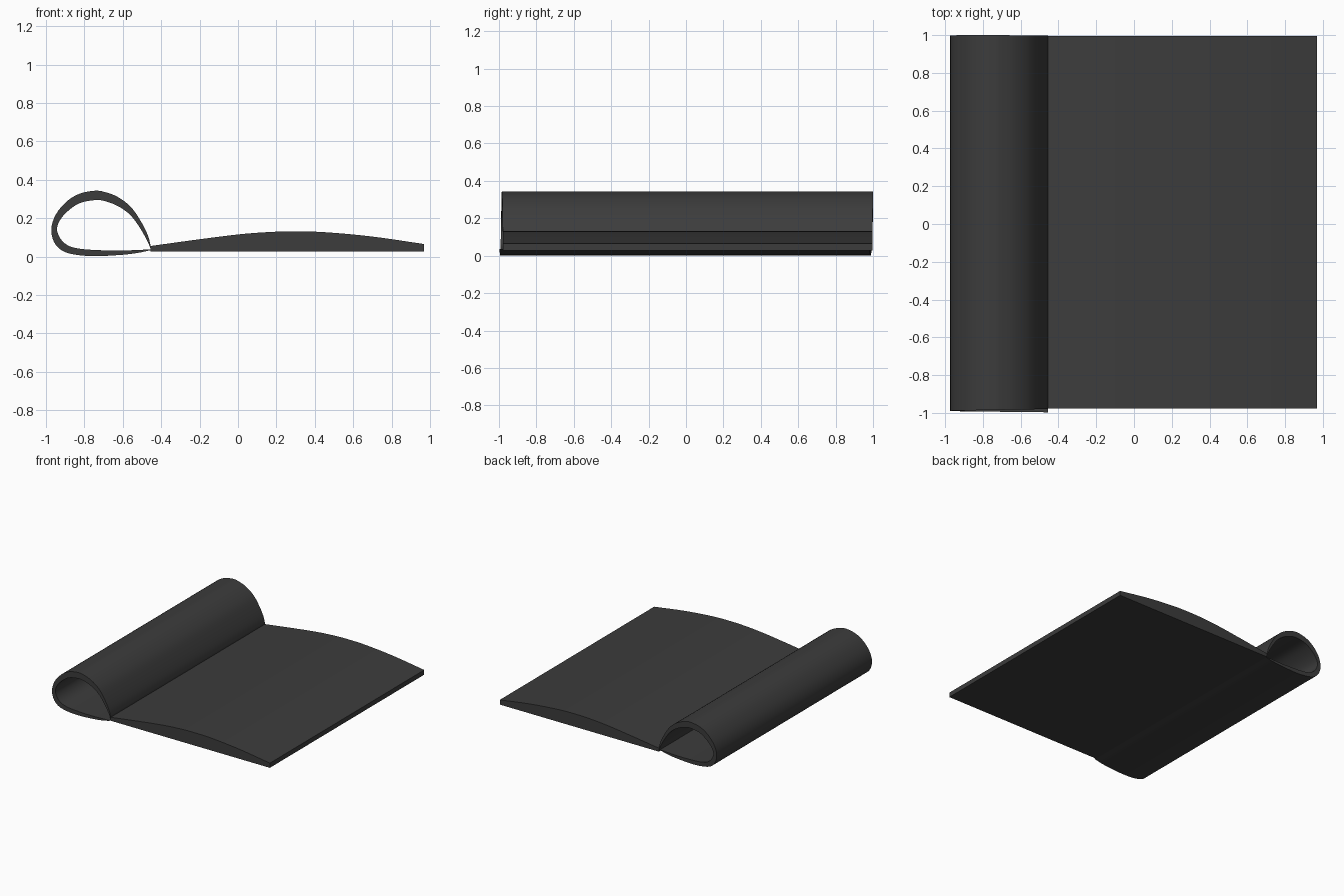
import bpy, bmesh, math
from mathutils import Vector

if "Cube" in bpy.data.objects:
    bpy.data.objects.remove(bpy.data.objects["Cube"])

dark = bpy.data.materials.new("dark_fabric")
dark.diffuse_color = (0.045, 0.045, 0.045, 1)
dark.use_nodes = True
dark.node_tree.nodes["Principled BSDF"].inputs["Base Color"].default_value = dark.diffuse_color


def smooth_path(pts, steps):
    """Catmull-Rom curve through tuples of any length."""
    pts = [Vector(p) for p in pts]
    pts = [2 * pts[0] - pts[1]] + pts + [2 * pts[-1] - pts[-2]]
    out = []
    for i in range(1, len(pts) - 2):
        a, b, c, d = pts[i - 1:i + 3]
        for s in range(steps):
            t = s / steps
            out.append(0.5 * (2 * b + (c - a) * t + (2 * a - 5 * b + 4 * c - d) * t * t
                              + (3 * b - a - 3 * c + d) * t ** 3))
    return out + [pts[-2]]


def sheet(name, upper, lower, y_range):
    """Solid between two matching x-z lines, spanning y_range(t) along the path."""
    bm = bmesh.new()
    n = len(upper)
    rings = []
    for i, (u, l) in enumerate(zip(upper, lower)):
        y0, y1 = y_range(i / (n - 1))
        rings.append([bm.verts.new((p[0], y, p[1]))
                      for p, y in ((u, y0), (u, y1), (l, y1), (l, y0))])
    for a, b in zip(rings, rings[1:]):
        for k in range(4):
            m = (k + 1) % 4
            bm.faces.new((a[k], a[m], b[m], b[k]))
    bm.faces.new(rings[0])
    bm.faces.new(rings[-1])
    bmesh.ops.recalc_face_normals(bm, faces=bm.faces)
    me = bpy.data.meshes.new(name)
    bm.to_mesh(me)
    bm.free()
    me.materials.append(dark)
    ob = bpy.data.objects.new(name, me)
    bpy.context.collection.objects.link(ob)
    bpy.ops.object.select_all(action='DESELECT')
    ob.select_set(True)
    bpy.context.view_layer.objects.active = ob
    bpy.ops.object.shade_smooth_by_angle(angle=math.radians(30))
    return ob


# padded mat: flat underside, gently domed top
top = smooth_path([(-0.455, 0.055), (-0.2, 0.09), (0, 0.115), (0.15, 0.127),
                   (0.28, 0.131), (0.45, 0.127), (0.7, 0.104), (0.97, 0.065)], 4)
sheet("mat", top, [(p[0], 0.027) for p in top], lambda t: (-0.978, 0.996))

# rolled pillow: teardrop loop, thick at the roll and thin at the seam
outer = [(-0.455, 0.055), (-0.47, 0.112), (-0.507, 0.185), (-0.558, 0.258),
         (-0.626, 0.31), (-0.694, 0.336), (-0.745, 0.343), (-0.823, 0.328),
         (-0.89, 0.289), (-0.948, 0.221), (-0.973, 0.143), (-0.958, 0.075),
         (-0.917, 0.031), (-0.849, 0.01), (-0.745, 0.002), (-0.616, 0.008),
         (-0.527, 0.018), (-0.455, 0.033)]
inner = [(-0.457, 0.045), (-0.477, 0.09), (-0.517, 0.159), (-0.564, 0.219),
         (-0.626, 0.263), (-0.694, 0.289), (-0.745, 0.294), (-0.823, 0.279),
         (-0.886, 0.237), (-0.927, 0.19), (-0.943, 0.143), (-0.927, 0.096),
         (-0.89, 0.06), (-0.834, 0.042), (-0.745, 0.034), (-0.616, 0.031),
         (-0.527, 0.034), (-0.455, 0.037)]


# the roll drifts slightly sideways as it wraps under
def drift(t):
    y1 = 0.997 + 0.003 * min(1, t / 0.35) - 0.019 * max(0, (t - 0.5) / 0.5)
    return -0.978 - 0.019 * t, y1


sheet("pillow_roll", smooth_path(outer, 4), smooth_path(inner, 4), drift)
